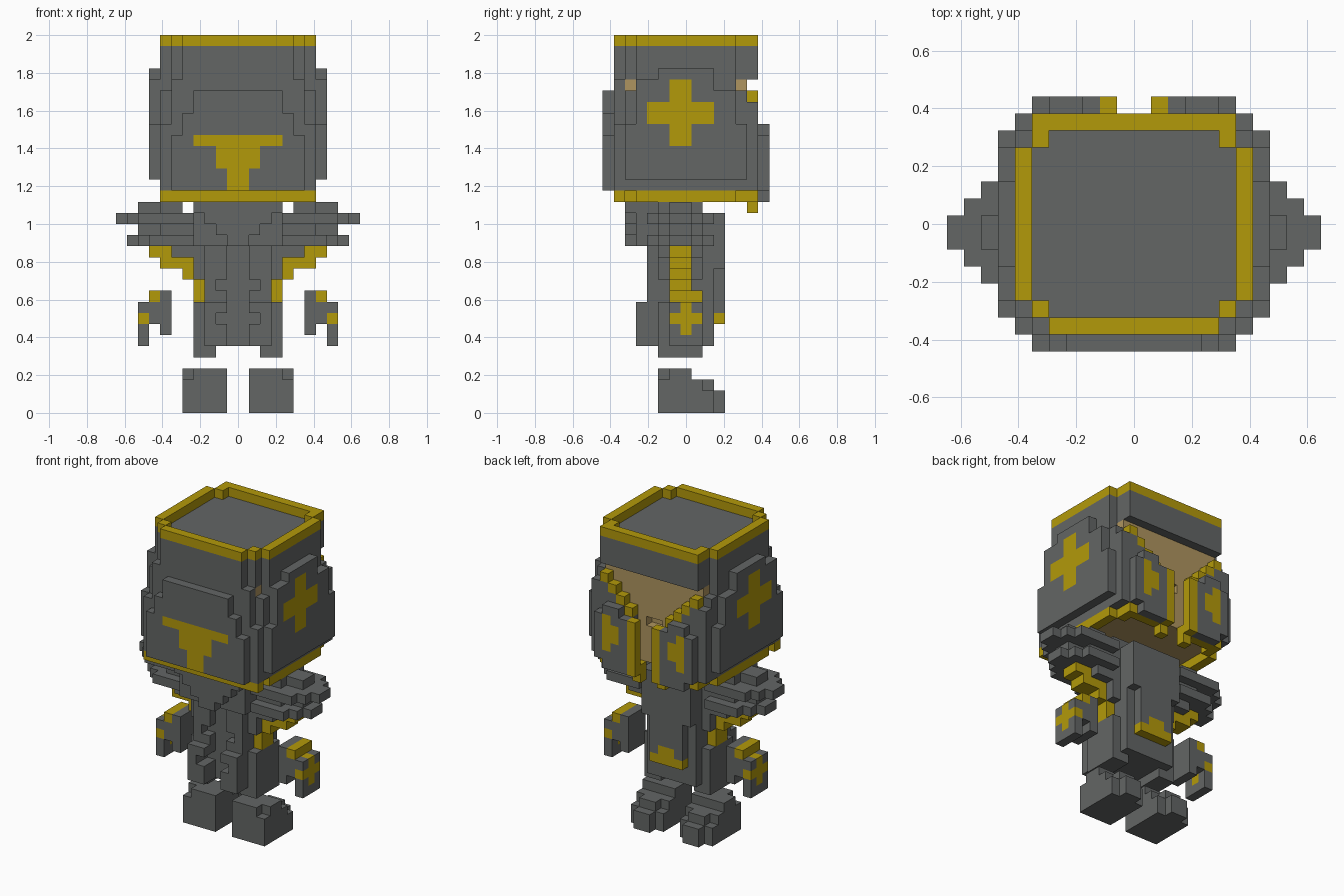
import bpy
import bmesh
from mathutils import Vector

UNIT = 2 / 34          # edge of one block
DEPTH_CENTRE = 7.5     # block rows run from 0 (front) to 15 (rear)

default = bpy.data.objects.get("Cube")
if default:
    bpy.data.objects.remove(default, do_unlink=True)


def make_material(name, red, green, blue):
    mat = bpy.data.materials.new(name)
    mat.use_nodes = True
    mat.diffuse_color = (red, green, blue, 1)
    shader = mat.node_tree.nodes["Principled BSDF"]
    shader.inputs["Base Color"].default_value = (red, green, blue, 1)
    shader.inputs["Roughness"].default_value = 0.8
    return mat


MATERIALS = [
    make_material("armour_grey", 0.125, 0.132, 0.13),
    make_material("trim_gold", 0.45, 0.32, 0.003),
    make_material("skin_tan", 0.43, 0.3, 0.115),
]
GREY, GOLD, SKIN = range(len(MATERIALS))


class BlockPart:
    """A part stacked from cubic blocks; only its outer faces are meshed."""

    def __init__(self, mirrored=True):
        self.blocks = {}
        self.mirrored = mirrored

    def cells(self, x, y, z):
        for i in range(*x):
            for j in range(*y):
                for k in range(*z):
                    yield i, j, k
                    if self.mirrored:
                        yield -1 - i, j, k

    def fill(self, colour, x, y, z):
        for cell in self.cells(x, y, z):
            self.blocks[cell] = colour

    def carve(self, x, y, z):
        for cell in self.cells(x, y, z):
            self.blocks.pop(cell, None)

    def paint(self, colour, x, y, z):
        for cell in self.cells(x, y, z):
            if cell in self.blocks:
                self.blocks[cell] = colour

    def build(self, name, side=1):
        bm = bmesh.new()
        corners = {}

        def vert(point):
            key = tuple(round(c * 2) for c in point)
            if key not in corners:
                place = Vector((point.x * side, point.y - DEPTH_CENTRE, point.z))
                corners[key] = bm.verts.new(place * UNIT)
            return corners[key]

        for cell, colour in self.blocks.items():
            middle = Vector(cell) + Vector((0.5, 0.5, 0.5))
            for axis in range(3):
                for sign in (-1, 1):
                    normal = Vector((0, 0, 0))
                    normal[axis] = sign
                    if tuple(int(c + n) for c, n in zip(cell, normal)) in self.blocks:
                        continue
                    a = Vector((0, 0, 0))
                    a[(axis + 1) % 3] = 0.5
                    b = normal.cross(a)
                    loop = [a + b, b - a, -a - b, a - b]
                    quad = [vert(middle + normal / 2 + p) for p in loop]
                    if side < 0:
                        quad.reverse()
                    bm.faces.new(quad).material_index = colour
        mesh = bpy.data.meshes.new(name)
        bm.to_mesh(mesh)
        bm.free()
        for mat in MATERIALS:
            mesh.materials.append(mat)
        obj = bpy.data.objects.new(name, mesh)
        bpy.context.collection.objects.link(obj)


# Helmet shell, its front corners stepping inwards towards the top
helmet = BlockPart()
helmet.fill(GREY, x=(0, 7), y=(1, 14), z=(20, 26))
helmet.fill(GREY, x=(0, 7), y=(2, 14), z=(26, 29))
helmet.fill(GREY, x=(0, 7), y=(3, 12), z=(29, 33))
helmet.fill(GREY, x=(0, 6), y=(1, 2), z=(26, 30))
helmet.fill(GREY, x=(0, 6), y=(2, 14), z=(29, 33))
helmet.fill(GREY, x=(0, 5), y=(1, 2), z=(30, 33))
helmet.fill(SKIN, x=(0, 6), y=(2, 13), z=(20, 30))

# Gold bands, one block wide, at top and bottom
for band in ((19, 20), (33, 34)):
    helmet.fill(GOLD, x=(0, 5), y=(1, 2), z=band)
    helmet.fill(GOLD, x=(5, 6), y=(2, 3), z=band)
    helmet.fill(GOLD, x=(6, 7), y=(3, 12), z=band)
    helmet.fill(GOLD, x=(5, 6), y=(12, 13), z=band)
    helmet.fill(GOLD, x=(0, 6), y=(13, 14), z=band)
helmet.fill(GOLD, x=(5, 7), y=(1, 2), z=(19, 20))

# Front plate with gold T
helmet.fill(GREY, x=(0, 6), y=(0, 1), z=(20, 25))
helmet.fill(GREY, x=(0, 5), y=(0, 1), z=(25, 27))
helmet.fill(GREY, x=(0, 4), y=(0, 1), z=(27, 29))
helmet.paint(GOLD, x=(0, 4), y=(0, 1), z=(24, 25))
helmet.paint(GOLD, x=(0, 2), y=(0, 1), z=(22, 24))
helmet.paint(GOLD, x=(0, 1), y=(0, 1), z=(20, 22))

# Side plates with gold cross
helmet.fill(GREY, x=(7, 8), y=(2, 13), z=(21, 26))
helmet.fill(GREY, x=(7, 8), y=(3, 12), z=(26, 29))
helmet.fill(GREY, x=(7, 8), y=(3, 10), z=(29, 30))
helmet.fill(GREY, x=(7, 8), y=(5, 10), z=(30, 31))
helmet.paint(GOLD, x=(7, 8), y=(4, 10), z=(26, 28))
helmet.paint(GOLD, x=(7, 8), y=(6, 8), z=(24, 30))

# Face opening narrowing downwards, with a gold rim and a chin ledge
helmet.carve(x=(0, 7), y=(13, 14), z=(28, 30))
for level, inner in ((28, 5), (27, 4), (26, 3), (25, 2)):
    helmet.carve(x=(0, inner), y=(13, 14), z=(level, level + 1))
    helmet.fill(GOLD, x=(inner, inner + 1), y=(13, 14), z=(level, level + 1))
helmet.carve(x=(0, 2), y=(13, 14), z=(20, 25))
helmet.carve(x=(0, 1), y=(13, 14), z=(19, 20))
helmet.carve(x=(0, 1), y=(12, 13), z=(24, 25))

# Cheek plates with gold strips and marks
helmet.fill(GREY, x=(2, 6), y=(14, 15), z=(20, 25))
helmet.fill(GREY, x=(2, 5), y=(14, 15), z=(19, 20))
helmet.fill(GREY, x=(3, 5), y=(14, 15), z=(25, 26))
helmet.paint(GOLD, x=(4, 5), y=(14, 15), z=(21, 25))
helmet.paint(GOLD, x=(3, 4), y=(14, 15), z=(22, 24))
helmet.fill(GOLD, x=(1, 2), y=(14, 15), z=(19, 25))
helmet.fill(GOLD, x=(1, 2), y=(13, 14), z=(18, 19))
helmet.build("helmet")

# Torso core and hips, with a front channel between notched rails
torso = BlockPart()
torso.fill(GREY, x=(0, 4), y=(5, 9), z=(6, 19))
torso.fill(GREY, x=(0, 3), y=(4, 10), z=(6, 18))
torso.fill(GREY, x=(2, 4), y=(5, 9), z=(5, 6))
torso.fill(GREY, x=(1, 3), y=(3, 4), z=(6, 10))
torso.carve(x=(0, 1), y=(4, 5), z=(6, 15))
for level in (8, 11):
    torso.carve(x=(1, 2), y=(3, 5), z=(level, level + 1))

# Gold side tabs set into the waist
torso.carve(x=(3, 4), y=(5, 9), z=(10, 12))
torso.fill(GOLD, x=(3, 4), y=(6, 8), z=(10, 12))

# Stepped collar
torso.fill(GREY, x=(0, 4), y=(3, 5), z=(15, 19))
for level, width in ((18, 4), (17, 3), (16, 2), (15, 1)):
    torso.fill(GREY, x=(0, width), y=(2, 3), z=(level, level + 1))

# Rear panel and gold belt plate
torso.fill(GREY, x=(0, 2), y=(10, 11), z=(9, 18))
torso.fill(GREY, x=(2, 3), y=(10, 11), z=(13, 18))
torso.fill(GOLD, x=(0, 2), y=(10, 11), z=(8, 9))
torso.paint(GOLD, x=(0, 1), y=(10, 11), z=(9, 10))
torso.build("torso")

# Shoulder guard: tapered slabs
shoulder = BlockPart(mirrored=False)
shoulder.fill(GREY, x=(5, 7), y=(5, 9), z=(18, 19))
shoulder.fill(GREY, x=(7, 9), y=(6, 8), z=(18, 19))
shoulder.fill(GREY, x=(4, 7), y=(5, 9), z=(16, 17))
shoulder.fill(GREY, x=(7, 9), y=(6, 8), z=(16, 17))
for level, tip in ((17, 11), (15, 10)):
    for step in range(3):
        shoulder.fill(GREY, x=(4, tip - step), y=(6 - step, 8 + step),
                      z=(level, level + 1))

# Gold bracket beneath the shoulder guard
shoulder.fill(GREY, x=(4, 6), y=(5, 9), z=(14, 15))
shoulder.fill(GOLD, x=(6, 8), y=(6, 8), z=(14, 15))
shoulder.fill(GOLD, x=(4, 7), y=(6, 8), z=(13, 14))
shoulder.fill(GOLD, x=(4, 5), y=(6, 8), z=(12, 13))

# Forearm guard with gold cuff and cross
forearm = BlockPart(mirrored=False)
forearm.fill(GREY, x=(6, 9), y=(6, 9), z=(8, 10))
forearm.fill(GREY, x=(6, 7), y=(6, 9), z=(7, 8))
forearm.fill(GREY, x=(8, 9), y=(6, 9), z=(6, 8))
forearm.fill(GREY, x=(6, 7), y=(6, 9), z=(10, 11))
forearm.fill(GOLD, x=(7, 8), y=(6, 9), z=(10, 11))
forearm.paint(GOLD, x=(8, 9), y=(6, 9), z=(8, 9))
forearm.paint(GOLD, x=(8, 9), y=(7, 8), z=(7, 10))

# Boot with stepped toe
boot = BlockPart(mirrored=False)
boot.fill(GREY, x=(1, 5), y=(5, 10), z=(0, 2))
boot.fill(GREY, x=(1, 5), y=(5, 9), z=(2, 3))
boot.fill(GREY, x=(1, 5), y=(5, 8), z=(3, 4))
boot.fill(GREY, x=(2, 4), y=(9, 10), z=(2, 3))
boot.fill(GREY, x=(2, 4), y=(10, 11), z=(0, 2))
boot.carve(x=(4, 5), y=(5, 6), z=(3, 4))

for label, side in (("left", 1), ("right", -1)):
    shoulder.build(label + "_shoulder_guard", side)
    forearm.build(label + "_forearm_guard", side)
    boot.build(label + "_boot", side)
